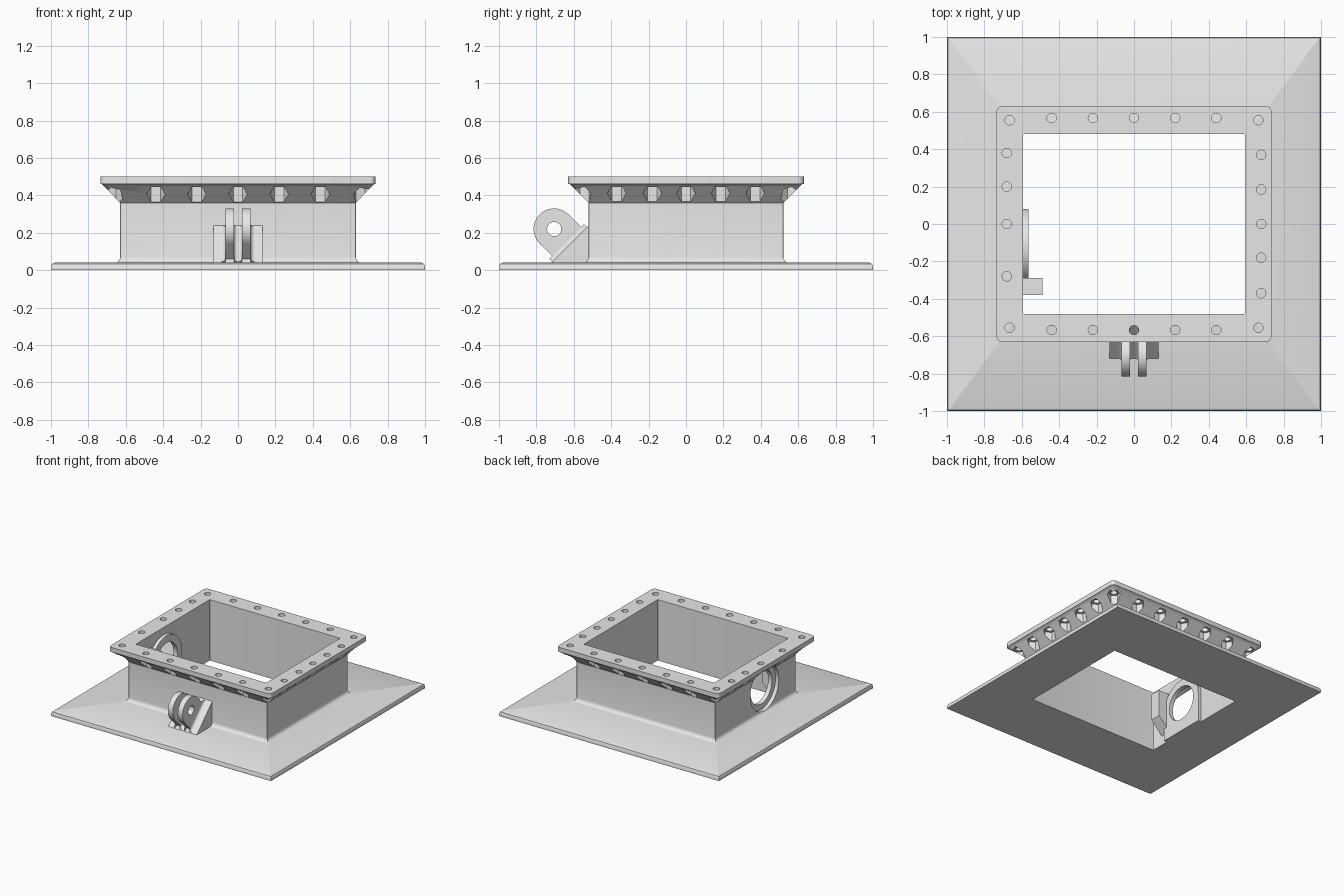
import bpy, bmesh, math
from mathutils import Matrix, Vector

cube = bpy.data.objects.get("Cube")
if cube:
    bpy.data.objects.remove(cube, do_unlink=True)

grey = bpy.data.materials.new("plain grey")
grey.use_nodes = True
grey.diffuse_color = (0.8, 0.8, 0.8, 1)
grey.node_tree.nodes["Principled BSDF"].inputs["Base Color"].default_value = (0.8, 0.8, 0.8, 1)


def make(name, bm):
    bmesh.ops.recalc_face_normals(bm, faces=bm.faces)
    me = bpy.data.meshes.new(name)
    bm.to_mesh(me)
    bm.free()
    me.materials.append(grey)
    ob = bpy.data.objects.new(name, me)
    bpy.context.collection.objects.link(ob)
    return ob


def select(ob):
    bpy.ops.object.select_all(action='DESELECT')
    ob.select_set(True)
    bpy.context.view_layer.objects.active = ob


def smooth(ob):
    select(ob)
    bpy.ops.object.shade_smooth_by_angle(angle=math.radians(32))


def cut(ob, bm):
    cutter = make("cutter", bm)
    cutter.hide_render = True
    mod = ob.modifiers.new("cut", 'BOOLEAN')
    mod.object, mod.solver = cutter, 'EXACT'
    select(ob)
    bpy.ops.object.modifier_apply(modifier=mod.name)
    bpy.data.objects.remove(cutter, do_unlink=True)


def prism(bm, pts, axis, a, b):
    """Extrude a 2D outline along x or z from a to b."""
    place = (lambda p, t: (t, *p)) if axis == 'x' else (lambda p, t: (*p, t))
    lo, hi = ([bm.verts.new(place(p, t)) for p in pts] for t in (a, b))
    n = len(pts)
    bm.faces.new(lo[::-1])
    bm.faces.new(hi)
    for i in range(n):
        bm.faces.new((lo[i], lo[(i + 1) % n], hi[(i + 1) % n], hi[i]))


def arc(cx, cy, r, start=0, sweep=360, n=40):
    steps = n if sweep == 360 else n + 1
    return [(cx + r * math.cos(math.radians(start + sweep * i / n)),
             cy + r * math.sin(math.radians(start + sweep * i / n))) for i in range(steps)]


def rounded(hx, hy, r):
    pts = []
    for sx, sy, start in ((1, 1, 0), (-1, 1, 90), (-1, -1, 180), (1, -1, 270)):
        pts += arc(sx * (hx - r), sy * (hy - r), r, start, 90, 6)
    return pts


# Frame: plate, filleted wall, flared collar and flange as one swept loop
SHARP = 0.002
loops = [(1, 1, SHARP, 0), (1, 1, SHARP, 0.02), (0.994, 0.994, SHARP, 0.034),
         (0.98, 0.98, SHARP, 0.04)]
for i in range(5):
    a = math.radians(90 * i / 4)
    off = 0.03 * (1 - math.sin(a))
    loops.append((0.63 + off, 0.52 + off, SHARP, 0.07 - 0.03 * math.cos(a)))
loops += [(0.63, 0.52, SHARP, 0.36), (0.727, 0.622, 0.025, 0.46), (0.735, 0.63, 0.03, 0.462),
          (0.735, 0.63, 0.03, 0.5), (0.593, 0.48, SHARP, 0.5), (0.593, 0.48, SHARP, 0)]
bm = bmesh.new()
rings = [[bm.verts.new((x, y, z)) for x, y in rounded(hx, hy, r)] for hx, hy, r, z in loops]
for k, ring in enumerate(rings):
    nxt, n = rings[(k + 1) % len(rings)], len(ring)
    for i in range(n):
        bm.faces.new((ring[i], ring[(i + 1) % n], nxt[(i + 1) % n], nxt[i]))
frame = make("flanged_frame", bm)

# Bolt positions with the turn of each nut pocket
bolts = [(x, s * 0.567, 0) for x in (-0.44, -0.22, 0, 0.22, 0.44) for s in (-1, 1)]
bolts += [(0.68, y, 30) for y in (-0.37, -0.18, 0, 0.185, 0.37)]
bolts += [(-0.68, y, 30) for y in (-0.28, 0, 0.2, 0.38)]
bolts += [(sx * 0.665, sy * 0.555, 15) for sx in (-1, 1) for sy in (-1, 1)]

pockets, holes = bmesh.new(), bmesh.new()
for x, y, turn in bolts:
    prism(pockets, arc(x, y, 0.05, turn, n=6), 'z', 0.3, 0.445)
    prism(holes, arc(x, y, 0.025, n=24), 'z', 0.42, 0.55)
cut(frame, pockets)
cut(frame, holes)

# Round opening in the side wall
bm = bmesh.new()
prism(bm, arc(-0.12, 0.24, 0.185, n=64), 'x', -0.8, -0.55)
cut(frame, bm)
smooth(frame)

# Arched panel behind the opening
bm = bmesh.new()
prism(bm, [(-0.32, 0), (0.08, 0)] + arc(-0.12, 0.24, 0.2, 0, 180, 32), 'x', -0.6, -0.565)
panel = make("arched_panel", bm)
bm = bmesh.new()
prism(bm, arc(-0.12, 0.24, 0.14, n=48), 'x', -0.7, -0.5)
cut(panel, bm)
smooth(panel)

# Inner bracket with sloped underside
bm = bmesh.new()
prism(bm, [(0, 0.07), (0.11, 0.18), (0.11, 0.4), (0, 0.4)], 'x', 0, 0.09)
bracket = make("inner_bracket", bm)
bracket.data.transform(Matrix.Translation((-0.6, -0.29, 0)) @ Matrix.Rotation(-math.pi / 2, 4, 'Z'))

# Wedge base of the hinge, with soft front edges
bm = bmesh.new()
prism(bm, [(-0.725, 0.035), (-0.515, 0.035), (-0.515, 0.245)], 'x', -0.13, 0.13)
make("hinge_wedge", bm)

# Hinge prongs: round eye with a shank running down at 45 degrees
for name, x in (("left_prong", 0.0225), ("right_prong", -0.0675)):
    bm = bmesh.new()
    eye = arc(-0.705, 0.22, 0.11, 45, 180, 32)
    prism(bm, eye + [(-0.69, 0.05), (-0.6, 0.05), (-0.53, 0.12), (-0.53, 0.2)], 'x', x, x + 0.045)
    prong = make(name, bm)
    bm = bmesh.new()
    prism(bm, arc(-0.705, 0.22, 0.038, n=32), 'x', -0.2, 0.2)
    cut(prong, bm)
    smooth(prong)

# Fillets where the prongs meet the wedge face
bm = bmesh.new()
for edge, side in ((-0.0675, -1), (-0.0225, 1), (0.0225, -1), (0.0675, 1)):
    r = 0.022
    curve = [(edge + side * (r - r * math.cos(t)), r - r * math.sin(t))
             for t in (math.radians(15 * i) for i in range(7))]
    outline = [(edge, -0.01), (edge + side * r, -0.01)] + curve[::-1]
    lo, hi = ([bm.verts.new(Vector((x, y0 - d * 0.707, z0 + d * 0.707)))
               for x, d in outline] for y0, z0 in ((-0.715, 0.045), (-0.53, 0.23)))
    n = len(outline)
    bm.faces.new(lo)
    bm.faces.new(hi[::-1])
    for i in range(n):
        bm.faces.new((lo[i], hi[i], hi[(i + 1) % n], lo[(i + 1) % n]))
smooth(make("hinge_fillets", bm))
